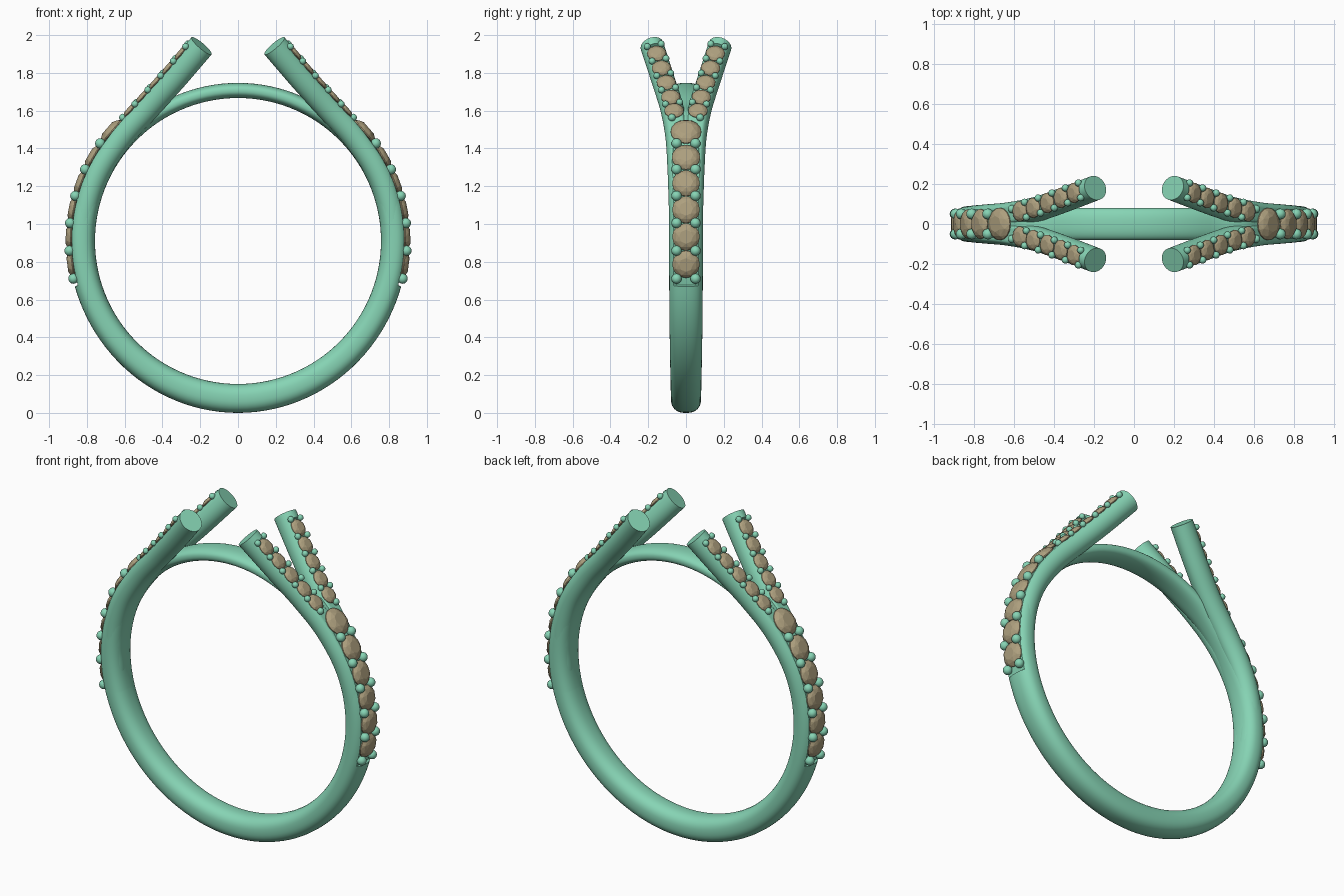
import bpy, bmesh
from math import sin, cos, pi, radians, copysign
from mathutils import Vector, Matrix

if "Cube" in bpy.data.objects:
    bpy.data.objects.remove(bpy.data.objects["Cube"])

CZ, INNER, BED = 0.91, 0.757, 0.88      # hoop centre height, bore radius, stone bed radius


def material(name, col):
    m = bpy.data.materials.new(name)
    m.diffuse_color = (*col, 1)
    m.use_nodes = True
    m.node_tree.nodes["Principled BSDF"].inputs["Base Color"].default_value = m.diffuse_color
    return m


METAL = material("green_metal", (0.24, 0.66, 0.46))
GEM = material("tan_stone", (0.42, 0.35, 0.21))


def finish(bm, name, mat, mirror=(False, False), smooth=True):
    bmesh.ops.recalc_face_normals(bm, faces=bm.faces)
    me = bpy.data.meshes.new(name)
    bm.to_mesh(me)
    bm.free()
    me.materials.append(mat)
    ob = bpy.data.objects.new(name, me)
    bpy.context.collection.objects.link(ob)
    if any(mirror):
        mod = ob.modifiers.new("mirror", 'MIRROR')
        mod.use_axis = (mirror[0], mirror[1], False)
        mod.use_mirror_merge = False
    if smooth:
        bpy.ops.object.select_all(action='DESELECT')
        ob.select_set(True)
        bpy.context.view_layer.objects.active = ob
        bpy.ops.object.shade_smooth_by_angle(angle=radians(35))
    return ob


def section(rn, rb, bed, power=2.0, sides=40):
    """Rounded outline (normal, sideways) flattened at the stone bed."""
    pts = []
    for i in range(sides):
        a = 2 * pi * i / sides
        c, s = cos(a), sin(a)
        n = rn * copysign(abs(c) ** (2 / power), c)
        b = rb * copysign(abs(s) ** (2 / power), s)
        pts.append((min(n, bed), b))
    return pts


def loft(bm, rings, closed):
    vs = [[bm.verts.new(p) for p in r] for r in rings]
    n = len(vs[0])
    for k in range(len(vs) if closed else len(vs) - 1):
        a, b = vs[k], vs[(k + 1) % len(vs)]
        for i in range(n):
            j = (i + 1) % n
            bm.faces.new((a[i], a[j], b[j], b[i]))
    if not closed:
        bm.faces.new(vs[0])
        bm.faces.new(vs[-1])


def smoothstep(a, b, x):
    t = max(0, min(1, (x - a) / (b - a)))
    return t * t * (3 - 2 * t)


# Hoop: thick below and at the sides, thin bridge across the top
def hoop_ring(phi, side):
    t = 0.153 - 0.013 * smoothstep(-90, -20, phi) - 0.06 * smoothstep(46, 62, phi)
    w = 0.08 + 0.009 * smoothstep(-85, -10, phi) - 0.009 * smoothstep(30, 60, phi)
    mid = INNER + t / 2
    bed = BED - mid if -15.5 < phi < 55 else 1
    a = radians(phi)
    return [Vector((side * (mid + n) * cos(a), b, CZ + (mid + n) * sin(a)))
            for n, b in section(t / 2, w, bed, 2.4)]


angles = sorted([-90 + 3 * i for i in range(61)] + [-15.6, -15.4])
bm = bmesh.new()
loft(bm, [hoop_ring(p, 1) for p in angles] + [hoop_ring(p, -1) for p in angles[-2:0:-1]], True)
finish(bm, "hoop", METAL)

# Split arms: centreline spline through a few points
PATH = [Vector(p) for p in (
    (0.815, 0.02, 0.80), (0.822, 0.025, 0.95), (0.80, 0.03, 1.12), (0.735, 0.036, 1.29),
    (0.62, 0.047, 1.46), (0.485, 0.074, 1.61), (0.345, 0.122, 1.765), (0.193, 0.18, 1.943))]
PATH = [2 * PATH[0] - PATH[1]] + PATH + [2 * PATH[-1] - PATH[-2]]
SPANS = len(PATH) - 3


def spline(u):
    k = min(int(u), SPANS - 1)
    t = u - k
    a, b, c, d = PATH[k:k + 4]
    return 0.5 * (2 * b + (c - a) * t + (2 * a - 5 * b + 4 * c - d) * t * t
                  + (3 * b - a - 3 * c + d) * t ** 3)


def frame(u):
    lo, hi = max(0, u - 0.02), min(SPANS, u + 0.02)
    tan = (spline(hi) - spline(lo)).normalized()
    nor = Vector((tan.z, 0, -tan.x)).normalized()
    return spline(u), tan, nor, nor.cross(tan).normalized()


def u_at_height(z):
    return min((i * SPANS / 1400 for i in range(1401)), key=lambda u: abs(spline(u).z - z))


ARM_BED = 0.052
NOTCH = SPANS - 0.2
rings = []
for u in sorted([i * SPANS / 56 for i in range(57)] + [NOTCH, NOTCH + 0.015]):
    p, tan, nor, side = frame(u)
    rn = 0.063 + 0.007 * u / SPANS
    rings.append([p + nor * n + side * b
                  for n, b in section(rn, 0.062, ARM_BED if u <= NOTCH else 1)])
bm = bmesh.new()
loft(bm, rings, False)
finish(bm, "split_arm", METAL, (True, True))


# Faceted stones and holding beads
def add_stone(bm, pos, nor, tan, r):
    side = nor.cross(tan).normalized()
    part = bmesh.new()
    for count, rad, h, off in ((8, 0.5, 0.36, 0), (8, 0.8, 0.24, 0.5),
                               (16, 1, 0.02, 0), (16, 1, -0.05, 0), (1, 0, -0.6, 0)):
        for i in range(count):
            a = 2 * pi * (i + off) / count
            part.verts.new(pos + r * (rad * cos(a) * tan + rad * sin(a) * side + h * nor))
    bmesh.ops.convex_hull(part, input=part.verts)
    tmp = bpy.data.meshes.new("tmp")
    part.to_mesh(tmp)
    part.free()
    bm.from_mesh(tmp)
    bpy.data.meshes.remove(tmp)


def add_bead(bm, pos, r):
    bmesh.ops.create_uvsphere(bm, u_segments=16, v_segments=10, radius=r,
                              matrix=Matrix.Translation(pos))


# Shoulder row: six large stones with bead pairs between them
stones, beads = bmesh.new(), bmesh.new()
for deg, r in ((-8, 0.073), (1.4, 0.073), (10.8, 0.073), (20.2, 0.073), (30, 0.075), (40.8, 0.081)):
    a = radians(deg)
    nor, tan = Vector((cos(a), 0, sin(a))), Vector((-sin(a), 0, cos(a)))
    add_stone(stones, Vector((0, 0, CZ)) + nor * (BED + 0.006), nor, tan, r)
for deg in (-12.9, -3.3, 6.1, 15.5, 25.1, 35.3, 47):
    a = radians(deg)
    r = 0.027 if deg < 40 else 0.02
    y = 0.05 if deg < 40 else 0.075
    for s in (-y, y):
        add_bead(beads, Vector((cos(a) * (BED + 0.014), s, CZ + sin(a) * (BED + 0.014))), r)
finish(stones, "shoulder_stones", GEM, (True, False), smooth=False)
finish(beads, "shoulder_beads", METAL, (True, False))

# Arm rows: five small stones per arm with bead pairs between them
stones, beads = bmesh.new(), bmesh.new()
for z in (1.562, 1.635, 1.712, 1.79, 1.867):
    p, tan, nor, side = frame(u_at_height(z))
    add_stone(stones, p + nor * (ARM_BED + 0.004), nor, tan, 0.051)
for z in (1.598, 1.674, 1.751, 1.829, 1.906):
    p, tan, nor, side = frame(u_at_height(z))
    for s in (-0.038, 0.038):
        add_bead(beads, p + nor * (ARM_BED + 0.01) + side * s, 0.018)
finish(stones, "arm_stones", GEM, (True, True), smooth=False)
finish(beads, "arm_beads", METAL, (True, True))
